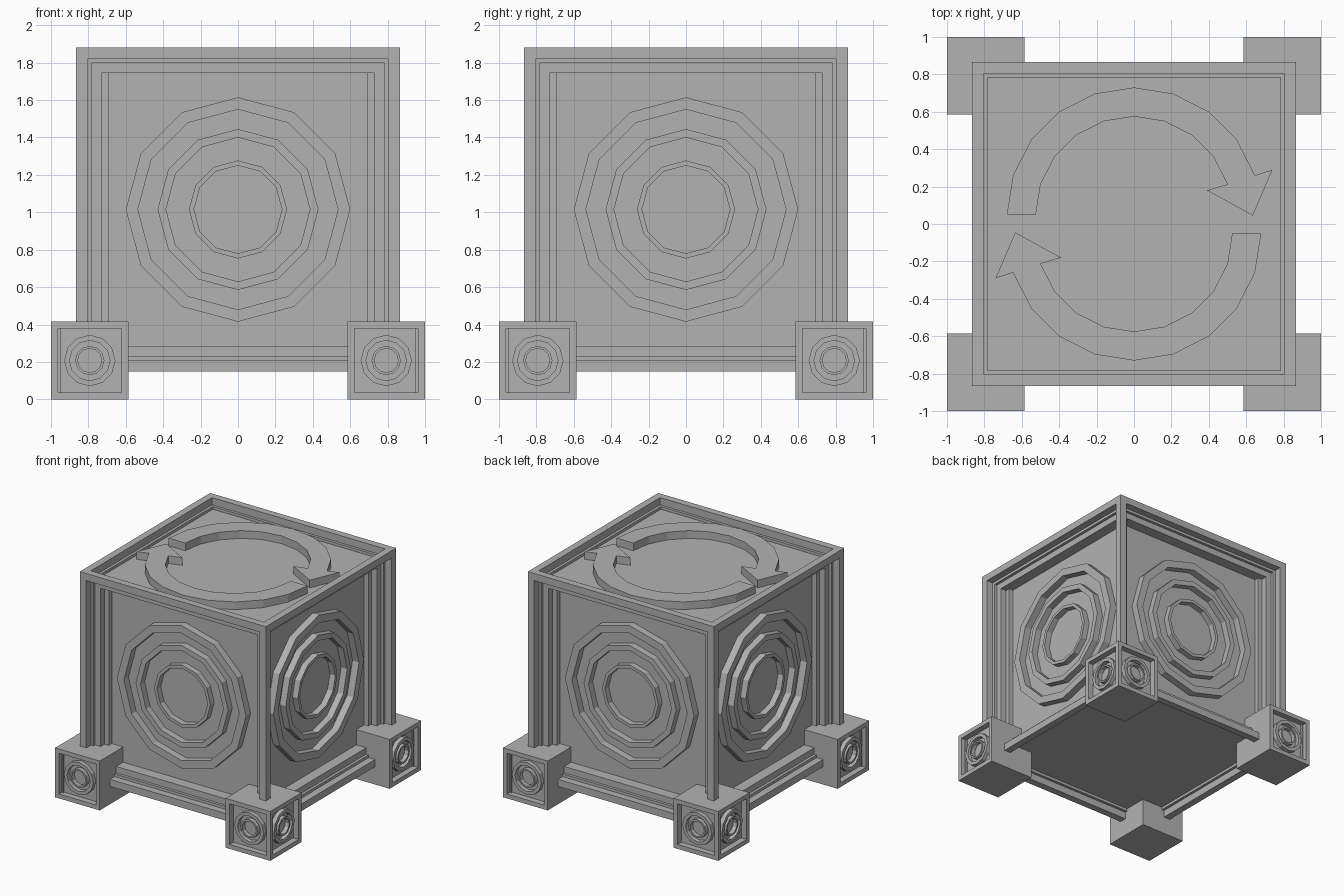
import bpy, bmesh
from math import sin, cos, radians, pi
from mathutils import Matrix, Vector

old = bpy.data.objects.get("Cube")
if old:
    bpy.data.objects.remove(old, do_unlink=True)

GREY = (0.45, 0.45, 0.45, 1)
mat = bpy.data.materials.new("plain grey")
mat.use_nodes = True
mat.diffuse_color = GREY
mat.node_tree.nodes["Principled BSDF"].inputs["Base Color"].default_value = GREY

MID = 1.015        # height of the body centre
HALF = 0.865       # half the body width
PANEL = 0.69       # distance of the side panels from the axis
CORNER = 0.2075    # half the corner block width
CORNER_AT = 1 - CORNER
SIDES = ["front", "left", "back", "right"]
CORNERS = ["front_left", "back_left", "back_right", "front_right"]


def turn(k):
    return Matrix.Rotation(k * pi / 2, 4, "Z")


def finish(bm, name, matrix=Matrix()):
    bmesh.ops.transform(bm, matrix=matrix, verts=bm.verts)
    bmesh.ops.recalc_face_normals(bm, faces=bm.faces)
    mesh = bpy.data.meshes.new(name)
    bm.to_mesh(mesh)
    bm.free()
    mesh.materials.append(mat)
    obj = bpy.data.objects.new(name, mesh)
    bpy.context.collection.objects.link(obj)
    return obj


def block(half):
    bm = bmesh.new()
    bmesh.ops.create_cube(bm, size=2 * half)
    bm.normal_update()
    return bm


def recess(bm, faces, border, depth):
    """Leave a flat border on each face and sink the middle; returns the floors."""
    bmesh.ops.inset_individual(bm, faces=faces, thickness=border, depth=0)
    normals = [f.normal.copy() for f in faces]
    floors = bmesh.ops.extrude_discrete_faces(bm, faces=faces)["faces"]
    for face, normal in zip(floors, normals):
        bmesh.ops.translate(bm, verts=face.verts, vec=-normal * depth)
    bm.normal_update()
    return floors


def ring(bm, outer, inner, height, matrix):
    """Twelve-sided raised ring standing out towards -y from y = 0."""
    loops = []
    for radius, y in ((outer, 0.02), (outer, -height), (inner, -height), (inner, 0.02)):
        loops.append([bm.verts.new(matrix @ Vector((radius * cos(i * pi / 6), y,
                                                    radius * sin(i * pi / 6))))
                      for i in range(12)])
    for a, b in zip(loops, loops[1:] + loops[:1]):
        for i in range(12):
            j = (i + 1) % 12
            bm.faces.new((a[i], a[j], b[j], b[i]))


# Cube body: framed on all faces, with a second step on the four sides
bm = block(HALF)
floors = recess(bm, list(bm.faces), 0.085, 0.083)
recess(bm, [f for f in floors if abs(f.normal.z) < 0.5], 0.108, HALF - 0.083 - PANEL)
finish(bm, "body", Matrix.Translation((0, 0, MID)))

# Three concentric rings on each side panel
for k, side in enumerate(SIDES):
    bm = bmesh.new()
    for outer, inner, height in ((0.6, 0.535, 0.06), (0.43, 0.385, 0.055), (0.262, 0.235, 0.05)):
        ring(bm, outer, inner, height, Matrix.Translation((0, -PANEL, MID)))
    finish(bm, side + "_rings", turn(k))

# Corner blocks with sunken ringed panels on the two outward faces
for k, corner in enumerate(CORNERS):
    bm = block(CORNER)
    outward = [f for f in bm.faces if f.normal.x > 0.5 or f.normal.y < -0.5]
    recess(bm, outward, 0.052, 0.05)
    place = turn(k) @ Matrix.Translation((CORNER_AT, -CORNER_AT, CORNER))
    finish(bm, corner + "_block", place)
    bm = bmesh.new()
    for q in range(2):
        for outer, inner in ((0.137, 0.108), (0.078, 0.064)):
            ring(bm, outer, inner, 0.035, turn(q) @ Matrix.Translation((0, 0.05 - CORNER, 0)))
    finish(bm, corner + "_block_rings", place)

# Two curved arrows chasing each other on the top panel
TOP = MID + HALF - 0.083


def arc(radius, angles):
    return [(radius * cos(radians(a)), 0.05 + radius * sin(radians(a))) for a in angles]


for k, name in ((0, "back_arrow"), (2, "front_arrow")):
    head = [(0.74, 0.29), (0.635, 0.045), (0.39, 0.18)]
    outline = arc(0.68, range(180, 17, -18)) + head + arc(0.525, range(18, 181, 18))
    bm = bmesh.new()
    base = bm.faces.new([bm.verts.new((x, y, TOP - 0.01)) for x, y in outline])
    raised = bmesh.ops.extrude_face_region(bm, geom=[base])["geom"]
    bmesh.ops.translate(bm, vec=(0, 0, 0.075),
                        verts=[v for v in raised if isinstance(v, bmesh.types.BMVert)])
    if not base.is_valid or len(bm.faces) < len(outline) + 2:
        bmesh.ops.holes_fill(bm, edges=bm.edges)
    finish(bm, name, turn(k))
